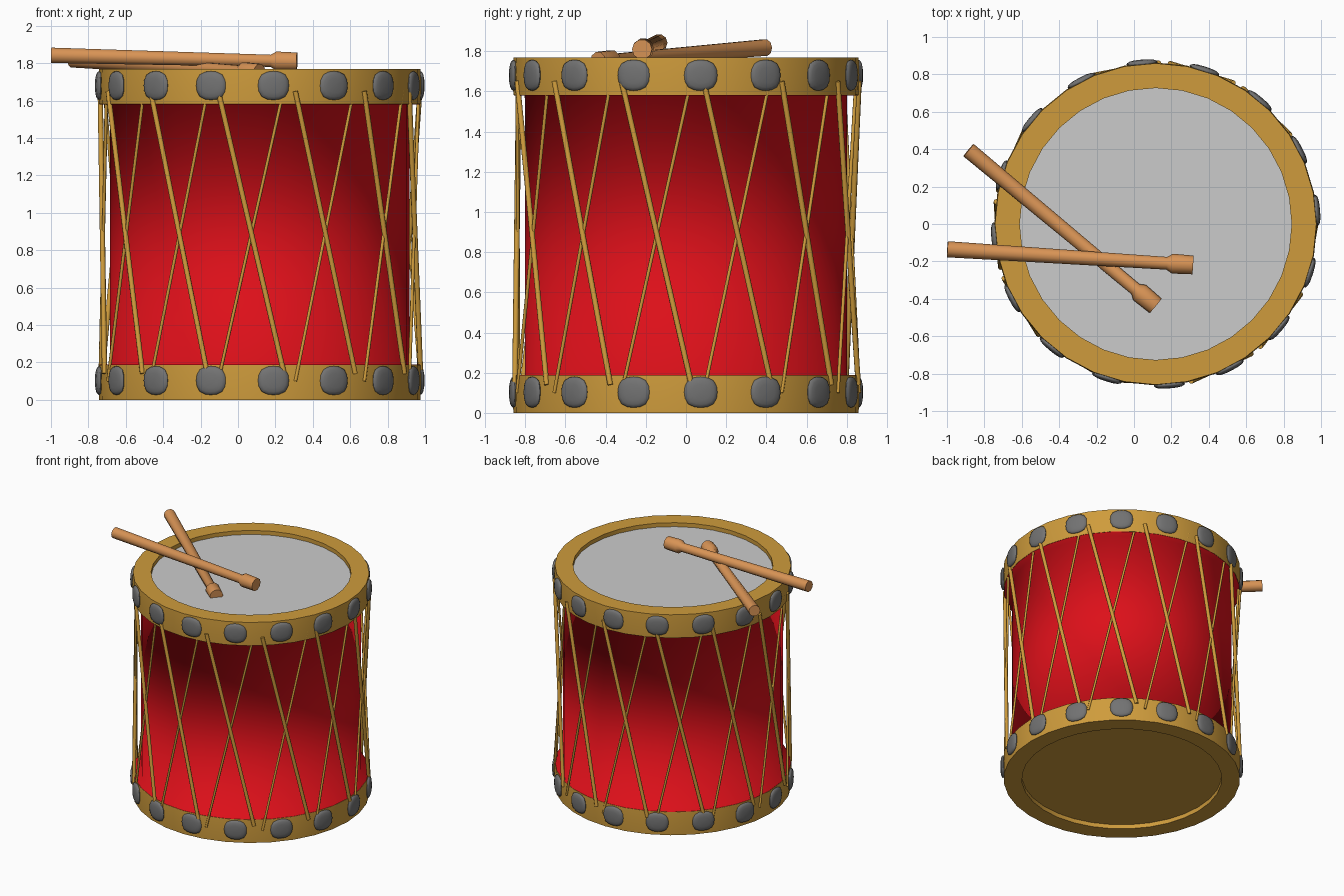
import bpy, bmesh, math
from mathutils import Vector, Matrix

if "Cube" in bpy.data.objects:
    bpy.data.objects.remove(bpy.data.objects["Cube"])

CX = 0.116          # drum axis
SIDES = 32


def material(name, rgb):
    m = bpy.data.materials.new(name)
    m.diffuse_color = (*rgb, 1)
    m.use_nodes = True
    m.node_tree.nodes["Principled BSDF"].inputs["Base Color"].default_value = m.diffuse_color
    return m


GOLD = material("gold", (0.62, 0.33, 0.045))
RED = material("red", (0.72, 0.005, 0.010))
WOOD = material("wood", (0.68, 0.29, 0.09))
METAL = material("dark_metal", (0.17, 0.17, 0.17))


def finish(name, bm, mat=None, angle=40):
    bmesh.ops.recalc_face_normals(bm, faces=bm.faces)
    mesh = bpy.data.meshes.new(name)
    bm.to_mesh(mesh)
    bm.free()
    ob = bpy.data.objects.new(name, mesh)
    bpy.context.collection.objects.link(ob)
    if mat:
        mesh.materials.append(mat)
    bpy.ops.object.select_all(action='DESELECT')
    ob.select_set(True)
    bpy.context.view_layer.objects.active = ob
    bpy.ops.object.shade_smooth_by_angle(angle=math.radians(angle))
    return ob


def lathe(bm, profile, sides, matrix, closed=False):
    """Spin (radius, height) points around local z; cap ends unless closed."""
    rings = []
    for r, z in profile:
        rings.append([bm.verts.new(matrix @ Vector((
            r * math.cos(2 * math.pi * i / sides),
            r * math.sin(2 * math.pi * i / sides), z))) for i in range(sides)])
    pairs = list(zip(rings, rings[1:]))
    if closed:
        pairs.append((rings[-1], rings[0]))
    else:
        bm.faces.new(rings[0])
        bm.faces.new(rings[-1])
    for a, b in pairs:
        for i in range(sides):
            j = (i + 1) % sides
            bm.faces.new((a[i], a[j], b[j], b[i]))


def between(a, b):
    """Matrix with its origin at a and its z axis pointing to b."""
    return Matrix.Translation(a) @ (b - a).to_track_quat('Z', 'Y').to_matrix().to_4x4()


def around(deg, r, z):
    """Point on the drum; 0 degrees is the front, counter-clockwise from above."""
    t = math.radians(deg)
    return Vector((CX + r * math.sin(t), -r * math.cos(t), z))


AXIS = Matrix.Translation((CX, 0, 0))

# Red shell with thin flanges that cover the inner faces of the hoops,
# shaded smoothly into the flanges
bm = bmesh.new()
lathe(bm, [(0.857, 0.184), (0.857, 0.188), (0.80, 0.188), (0.80, 1.580),
           (0.857, 1.580), (0.857, 1.584)], SIDES, AXIS)
finish("shell", bm, RED, 180)

# Hoops with a faint ridge round the middle
for name, z in (("bottom_hoop", 0.0), ("top_hoop", 1.582)):
    bm = bmesh.new()
    lathe(bm, [(0.727, z), (0.859, z), (0.863, z + 0.1), (0.859, z + 0.186),
               (0.727, z + 0.186)], SIDES, AXIS, closed=True)
    finish(name, bm, GOLD, 20)

# Drum heads, set a little below the rims
for name, z0, z1, mat in (("top_head", 1.69, 1.736, None),
                          ("bottom_head", 0.034, 0.08, GOLD)):
    bm = bmesh.new()
    lathe(bm, [(0.728, z0), (0.728, z1)], SIDES, AXIS)
    finish(name, bm, mat)

# Studs: flattened rounded squares, sixteen on each hoop
for name, z in (("bottom_studs", 0.103), ("top_studs", 1.680)):
    bm = bmesh.new()
    for k in range(16):
        deg = 4.9 + 22.5 * k
        verts = bmesh.ops.create_uvsphere(bm, u_segments=16, v_segments=8, radius=1)["verts"]
        place = Matrix.Translation(around(deg, 0.862, z)) @ Matrix.Rotation(math.radians(deg), 4, 'Z') \
            @ Matrix.Rotation(math.radians(90), 4, 'X')
        for v in verts:
            # local x is tangential, y is up, z is radial
            x, y, w = v.co
            r = math.hypot(x, y)
            if r > 1e-5:
                square = ((x / r) ** 4 + (y / r) ** 4) ** -0.11
                square *= r ** -0.3
                x, y = x * square, y * square
            v.co = place @ Vector((x * 0.083, y * 0.077, w * 0.020))
    finish(name, bm, METAL, 60)

# Lacing: thirteen crossings of a thick cord and a thin cord
STEP = 360 / 13
for name, sign, radius, low_r, top_r, z0, z1 in (
        ("thick_cords", 1, 0.014, 0.861, 0.861, 0.14, 1.65),
        ("thin_cords", -1, 0.009, 0.862, 0.850, 0.10, 1.66)):
    bm = bmesh.new()
    for k in range(13):
        mid = -3.1 + STEP * k
        top = around(mid - sign * 11.8, top_r, z1)
        low = around(mid + sign * 11.8, low_r, z0)
        lathe(bm, [(radius, 0), (radius, (top - low).length)], 8, between(low, top))
    finish(name, bm, GOLD, 50)

# Drumsticks: tapered shaft and flared tip
for name, butt, tip in (
        ("upper_drumstick", (-0.998, -0.135, 1.842), (0.315, -0.219, 1.809)),
        ("lower_drumstick", (-0.885, 0.395, 1.818), (0.115, -0.437, 1.748))):
    a, b = Vector(butt), Vector(tip)
    n = (b - a).length
    bm = bmesh.new()
    lathe(bm, [(0.043, 0), (0.034, n - 0.14), (0.053, n - 0.11), (0.050, n)],
          10, between(a, b))
    finish(name, bm, WOOD)
